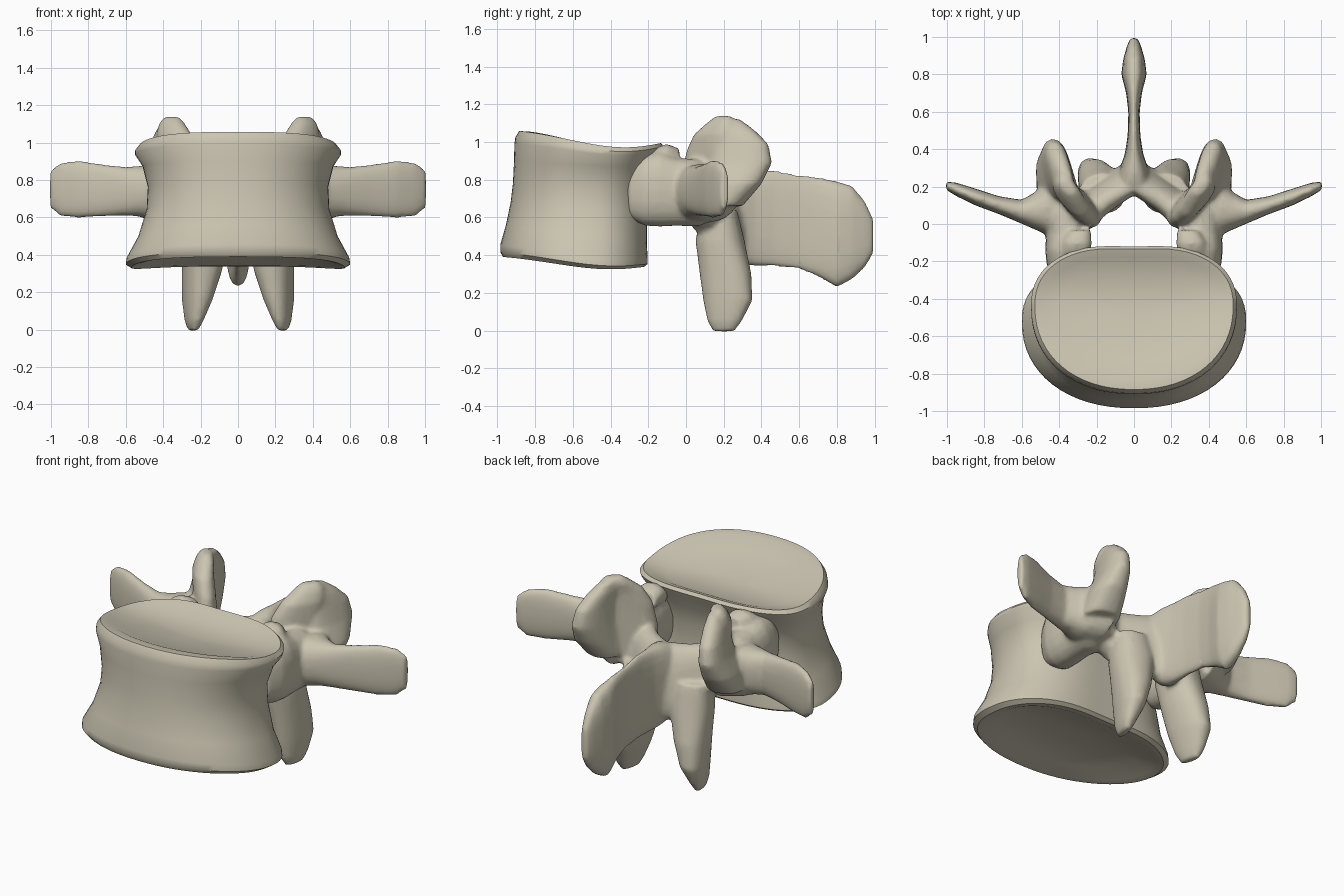
import bpy, bmesh, math
from mathutils import Vector

cube = bpy.data.objects.get("Cube")
if cube:
    bpy.data.objects.remove(cube, do_unlink=True)

bone = bpy.data.materials.new("bone_beige")
bone.use_nodes = True
colour = (0.60, 0.56, 0.44, 1)
bone.diffuse_color = colour
bone.node_tree.nodes["Principled BSDF"].inputs["Base Color"].default_value = colour

X, Y, Z = Vector((1, 0, 0)), Vector((0, 1, 0)), Vector((0, 0, 1))


def spow(value, power):
    return math.copysign(abs(value) ** power, value)


def skin(bm, rings):
    """Bridge equal rings of points into a closed solid."""
    rows = [[bm.verts.new(p) for p in ring] for ring in rings]
    n = len(rows[0])
    for low, high in zip(rows, rows[1:]):
        for i in range(n):
            j = (i + 1) % n
            bm.faces.new((low[i], low[j], high[j], high[i]))
    bm.faces.new(rows[0])
    bm.faces.new(rows[-1])


def loft(bm, u, v, sections, side=1, n=20, power=0.85):
    """Loft rounded sections (x, y, z, half size on u, half size on v)."""
    rings = []
    for x, y, z, a, b in sections:
        ring = []
        for i in range(n):
            t = math.tau * i / n
            p = (Vector((x, y, z)) + u * a * spow(math.cos(t), power)
                 + v * b * spow(math.sin(t), power))
            p.x *= side
            ring.append(p)
        rings.append(ring)
    skin(bm, rings)


def finish(bm, name):
    bmesh.ops.recalc_face_normals(bm, faces=bm.faces)
    mesh = bpy.data.meshes.new(name)
    bm.to_mesh(mesh)
    bm.free()
    mesh.materials.append(bone)
    obj = bpy.data.objects.new(name, mesh)
    bpy.context.collection.objects.link(obj)
    return obj


def body_ring(half, front, back, z_front, z_back, dip, n=64):
    """Kidney-shaped ring, tilted from front to back and sagging behind the middle."""
    depth = back - front
    middle = front + depth * 0.58
    ring = []
    for i in range(n):
        t = math.tau * i / n
        c, s = math.cos(t), math.sin(t)
        if s < 0:
            x, y = half * spow(c, 0.92), middle + (middle - front) * spow(s, 0.92)
        else:
            x, y = half * spow(c, 0.82), middle + (back - middle) * spow(s, 0.85)
            y -= 0.025 * depth * math.exp(-(x / (0.4 * half)) ** 2) * s
        k = max(0, (y - front) / depth)
        z = z_front + (z_back - z_front) * k - dip * math.sin(math.pi * min(1, k ** 1.6))
        ring.append((x, y, z))
    return ring


# Vertebral body: hollowed lower plate, waisted wall, raised rim, dished top
body_rows = [
    (.10, -.66, -.50, .43, .41, 0), (.42, -.86, -.33, .42, .38, 0),
    (.53, -.94, -.25, .39, .345, .02), (.57, -.97, -.205, .39, .34, .03),
    (.60, -.985, -.185, .415, .355, .03), (.595, -.985, -.185, .455, .38, .03),
    (.535, -.955, -.19, .56, .46, .01), (.488, -.93, -.19, .68, .62, 0),
    (.482, -.918, -.19, .78, .75, 0), (.51, -.912, -.15, .90, .87, .01),
    (.55, -.91, -.115, .99, .945, .03), (.55, -.905, -.10, 1.025, .98, .045),
    (.53, -.885, -.115, 1.058, .998, .045), (.485, -.83, -.16, 1.055, .985, .045),
    (.40, -.74, -.23, 1.01, .95, .02), (.10, -.53, -.42, .965, .945, 0),
]
bm = bmesh.new()
skin(bm, [body_ring(*row) for row in body_rows])
body = finish(bm, "vertebral_body")

bm = bmesh.new()
for side in (-1, 1):
    # Pedicle joining the body to the arch
    loft(bm, X, Z, [(.35, -.31, .74, .07, .14), (.352, -.22, .745, .115, .19),
                    (.357, -.14, .75, .118, .20), (.36, -.05, .735, .11, .18),
                    (.355, .06, .73, .12, .18), (.35, .16, .73, .10, .14)], side)
    # Rim knob at the back corner of the body
    loft(bm, X, Z, [(.31, -.16, .91, .08, .06), (.305, -.10, .93, .08, .06),
                    (.29, -.035, .91, .06, .055)], side)
    # Transverse process with a broad root
    loft(bm, Y, Z, [(.36, .10, .72, .18, .15), (.47, .085, .735, .14, .15),
                    (.53, .07, .74, .10, .135), (.60, .065, .74, .064, .13),
                    (.72, .10, .745, .048, .14), (.85, .145, .75, .045, .155),
                    (.95, .185, .75, .036, .145), (1.005, .205, .75, .022, .10)], side)
    # Superior articular process: diagonal facet blade
    loft(bm, Vector((.66, .75, 0)), Vector((-.75, .66, 0)),
         [(.28, .09, .60, .12, .07), (.29, .10, .80, .145, .065),
          (.315, .12, .95, .145, .062), (.34, .145, 1.04, .125, .058),
          (.353, .185, 1.10, .088, .05), (.355, .20, 1.138, .05, .028)], side)
    # Knob behind the facet, webbed to the transverse root
    loft(bm, Vector((.2, .98, 0)), Vector((.98, -.2, 0)),
         [(.41, .18, .66, .12, .11), (.42, .245, .78, .16, .10),
          (.41, .29, .89, .17, .075), (.40, .29, .99, .15, .062),
          (.38, .25, 1.06, .12, .055), (.36, .22, 1.12, .07, .035)], side)
    # Inferior articular process, flaring into the lamina
    loft(bm, Vector((.96, -.25, 0)), Vector((.25, .96, 0)),
         [(.18, .18, .64, .10, .09), (.17, .18, .48, .125, .13),
          (.195, .21, .30, .10, .14), (.218, .222, .16, .075, .135),
          (.235, .205, .05, .045, .095), (.24, .20, -.005, .022, .06)], side)

# Lamina: a V spanning both sides behind the canal
half_lamina = [(.34, .06, .73, .09, .15), (.24, .08, .67, .10, .17),
               (.12, .18, .615, .095, .21)]
lamina = ([(-x, y, z, a, b) for x, y, z, a, b in half_lamina]
          + [(0, .255, .60, .085, .235)] + half_lamina[::-1])
loft(bm, Y, Vector((0, -.2, .98)), lamina)

# Spinous process: thin blade with a thickened tip
loft(bm, X, Z, [(0, .22, .61, .09, .23), (0, .28, .60, .082, .25),
                (0, .37, .595, .05, .255), (0, .47, .595, .034, .255),
                (0, .60, .575, .03, .25), (0, .70, .55, .042, .265),
                (0, .80, .51, .068, .282), (0, .88, .52, .058, .25),
                (0, .95, .51, .038, .175), (0, .995, .50, .02, .09)], power=0.75)
arch = finish(bm, "neural_arch")

# Fuse the arch parts into one softly blended surface
remesh = arch.modifiers.new("fuse", "REMESH")
remesh.mode = "VOXEL"
remesh.voxel_size = 0.013
remesh.use_smooth_shade = True
soften = arch.modifiers.new("soften", "SMOOTH")
soften.factor = 0.5
soften.iterations = 8
reduce = arch.modifiers.new("reduce", "DECIMATE")
reduce.ratio = 0.3

for obj in (body, arch):
    bpy.ops.object.select_all(action="DESELECT")
    obj.select_set(True)
    bpy.context.view_layer.objects.active = obj
    bpy.ops.object.shade_smooth_by_angle(angle=math.radians(40))
